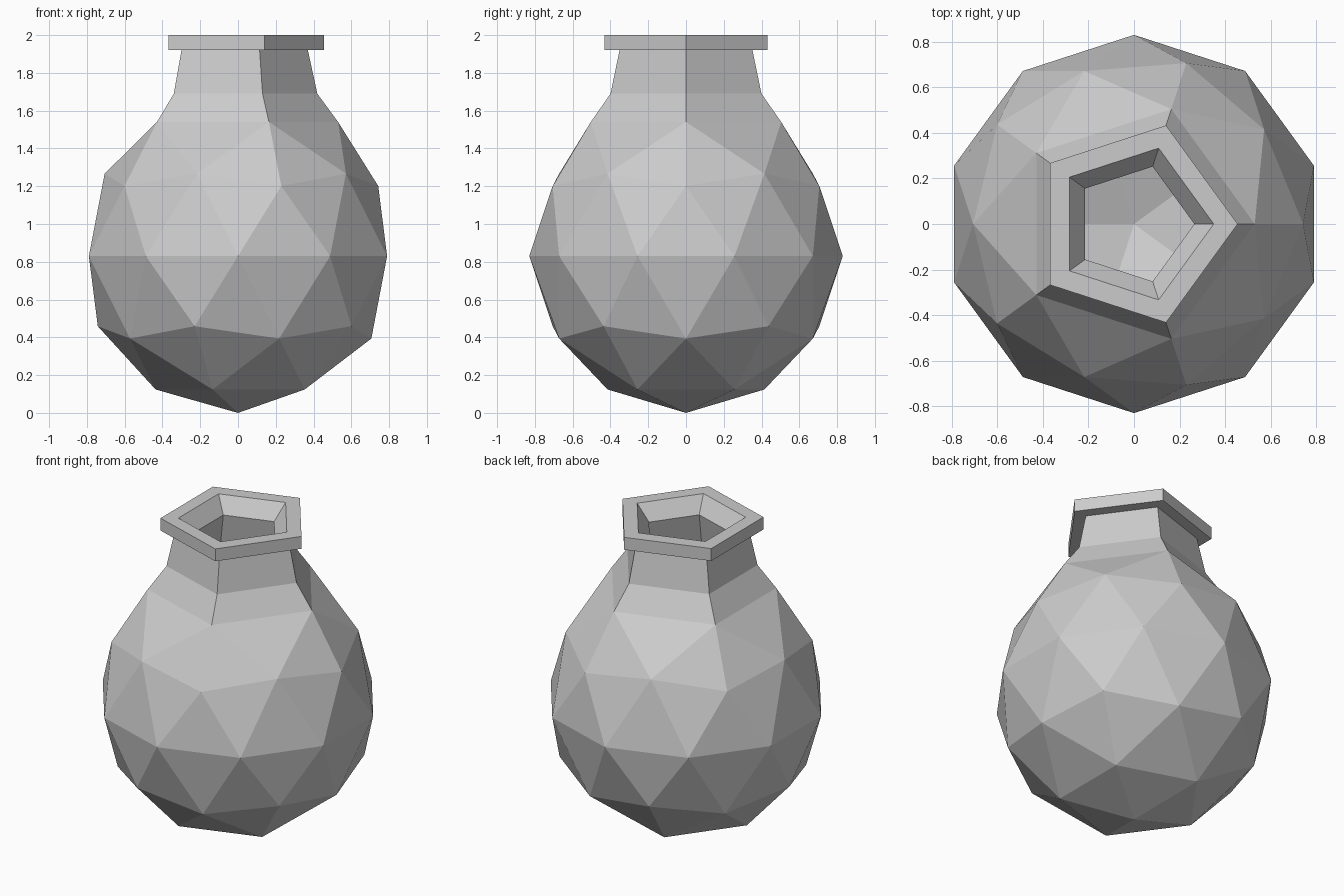
import bpy, bmesh

if "Cube" in bpy.data.objects:
    bpy.data.objects.remove(bpy.data.objects["Cube"])

CENTRE = 0.83


def place_ring(verts, radius, z):
    # keep each vertex direction, set its distance from the axis and its height
    for v in verts:
        d = v.co.xy.normalized() * radius
        v.co = (d.x, d.y, z)


def open_ball(bm, radius, ring):
    # faceted ball with its top cap removed; returns the opening's edges
    verts = bmesh.ops.create_icosphere(bm, subdivisions=2, radius=radius)["verts"]
    for v in verts:
        v.co.z += CENTRE
    top = max(verts, key=lambda v: v.co.z)
    edges = [e for f in top.link_faces for e in f.edges if top not in e.verts]
    bmesh.ops.delete(bm, geom=[top], context='VERTS')
    place_ring({v for e in edges for v in e.verts}, *ring)
    return edges


bm = bmesh.new()

# outer body and inner cavity
shoulder_in = (0.43, 1.50)
loop = open_ball(bm, CENTRE, (0.53, 1.54))
open_ball(bm, 0.73, shoulder_in)

# neck, flange, mouth and inside of the neck: radius, height
profile = [(0.42, 1.69), (0.37, 1.92), (0.455, 1.92), (0.455, 2.0),
           (0.35, 2.0), (0.265, 1.90), (0.32, 1.67), shoulder_in]
for ring in profile:
    geom = bmesh.ops.extrude_edge_only(bm, edges=loop)["geom"]
    loop = [g for g in geom if isinstance(g, bmesh.types.BMEdge)]
    place_ring([g for g in geom if isinstance(g, bmesh.types.BMVert)], *ring)

# join neck lining to the cavity
bmesh.ops.remove_doubles(bm, verts=bm.verts, dist=0.001)
bmesh.ops.recalc_face_normals(bm, faces=bm.faces)

mesh = bpy.data.meshes.new("flask")
bm.to_mesh(mesh)
bm.free()
bpy.context.collection.objects.link(bpy.data.objects.new("flask", mesh))
